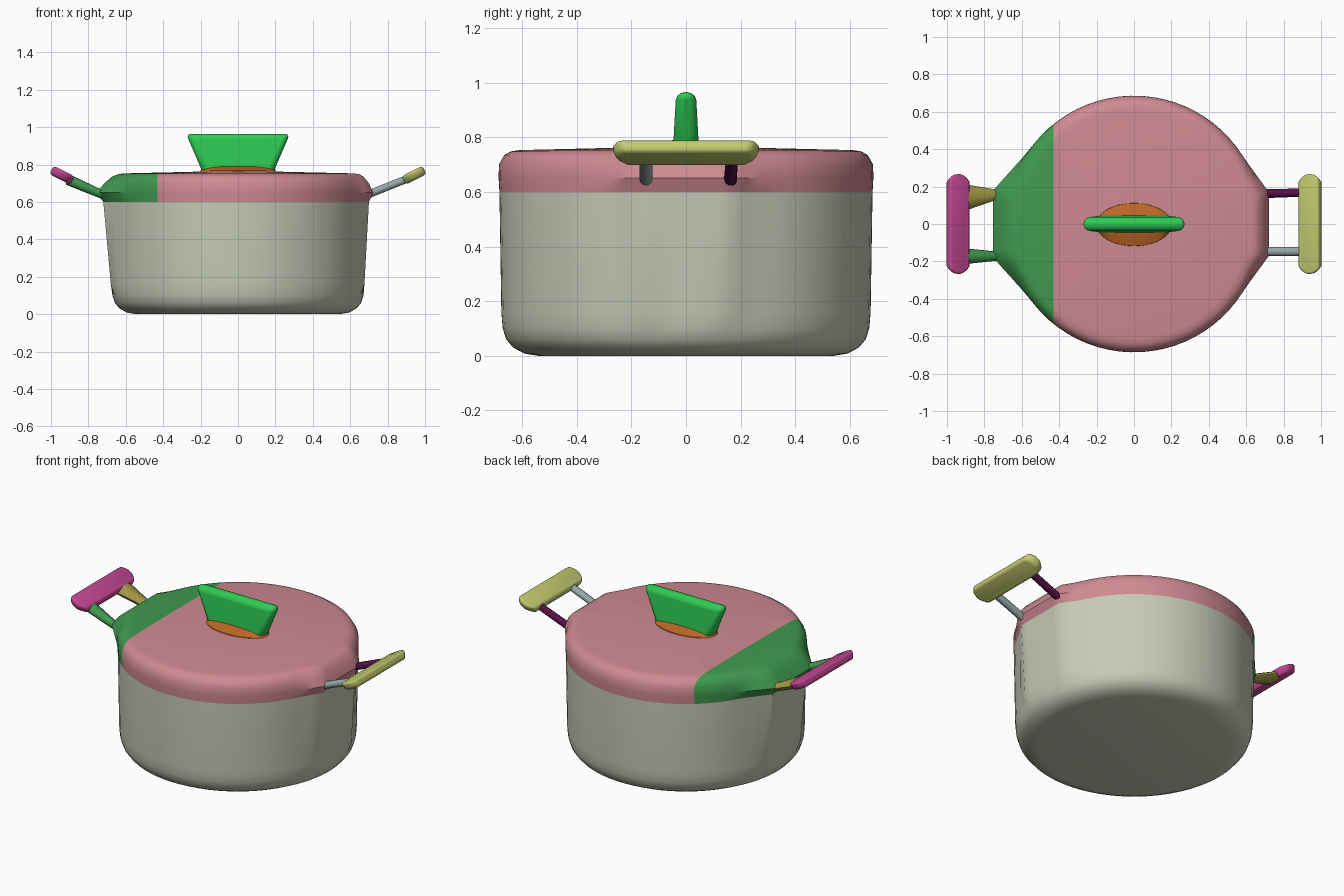
import bpy, bmesh, math
from mathutils import Vector

if "Cube" in bpy.data.objects:
    bpy.data.objects.remove(bpy.data.objects["Cube"])


def material(name, r, g, b):
    lin = [((c / 255 + 0.055) / 1.055) ** 2.4 if c > 10 else c / 3294 for c in (r, g, b)] + [1]
    m = bpy.data.materials.new(name)
    m.use_nodes = True
    m.diffuse_color = lin
    m.node_tree.nodes["Principled BSDF"].inputs["Base Color"].default_value = lin
    return m


CREAM = material("cream", 198, 203, 182)
PINK = material("pink", 207, 138, 146)
LEAF = material("leaf green", 64, 155, 80)
BRIGHT = material("bright green", 46, 203, 84)
ORANGE = material("orange", 190, 102, 38)
MAGENTA = material("magenta", 197, 72, 148)
LIME = material("pale lime", 193, 202, 110)
GREY = material("blue grey", 150, 168, 168)
PLUM = material("dark plum", 84, 16, 72)
OLIVE = material("olive", 165, 155, 70)


def finish(name, bm, mats, bevel=0, angle=35):
    bmesh.ops.recalc_face_normals(bm, faces=bm.faces)
    me = bpy.data.meshes.new(name)
    bm.to_mesh(me)
    bm.free()
    for m in mats:
        me.materials.append(m)
    ob = bpy.data.objects.new(name, me)
    bpy.context.collection.objects.link(ob)
    if bevel:
        mod = ob.modifiers.new("Round", 'BEVEL')
        mod.width, mod.segments, mod.limit_method = bevel, 3, 'NONE'
    bpy.ops.object.select_all(action='DESELECT')
    ob.select_set(True)
    bpy.context.view_layer.objects.active = ob
    bpy.ops.object.shade_smooth_by_angle(angle=math.radians(angle))
    return ob


def loft(rings, cap_start=True, cap_end=True):
    """Skin a list of equally long point rings."""
    bm = bmesh.new()
    vs = [[bm.verts.new(p) for p in ring] for ring in rings]
    n = len(vs[0])
    for a, b in zip(vs, vs[1:]):
        for i in range(n):
            j = (i + 1) % n
            bm.faces.new((a[i], a[j], b[j], b[i]))
    if cap_start:
        bm.faces.new(vs[0][::-1])
    if cap_end:
        bm.faces.new(vs[-1])
    return bm


# Pot outline: a circle drawn out to a flat lug on each side
LUG = 13.2
RIGHT_JOIN, LEFT_JOIN = 42, 49
stops = [(0, 4), (LUG, 6), (RIGHT_JOIN, 18), (180 - LEFT_JOIN, 6), (180 - LUG, 4), (180, 0)]
half = [a + (b - a) * k / n for (a, n), (b, _) in zip(stops, stops[1:]) for k in range(n)]
angles = half + [a + 180 - 2 * a + 180 for a in [180] + half[:0:-1]]


def lug_radius(deg, r, reach, join):
    if deg <= LUG:
        return max(r, reach / math.cos(math.radians(deg)))
    if deg >= join:
        return r
    p = Vector((reach, reach * math.tan(math.radians(LUG))))
    q = Vector((math.cos(math.radians(join)), math.sin(math.radians(join)))) * r
    d = q - p
    nrm = Vector((d.y, -d.x))
    ray = Vector((math.cos(math.radians(deg)), math.sin(math.radians(deg))))
    return max(r, p.dot(nrm) / ray.dot(nrm))


def outline(z, r, left, right):
    pts = []
    for a in angles:
        f = a if a <= 180 else 360 - a
        if f < 90:
            rad = lug_radius(f, r, right, RIGHT_JOIN)
        else:
            rad = lug_radius(180 - f, r, left, LEFT_JOIN)
        t = math.radians(a)
        pts.append((rad * math.cos(t), rad * math.sin(t), z))
    return pts


# Pot body
body = [(0, .54, 0, 0), (.008, .59, 0, 0), (.03, .633, 0, 0), (.06, .658, 0, 0), (.10, .671, 0, 0),
        (.16, .676, .68, .676), (.60, .683, .72, .70)]
finish("pot_body", loft([outline(*s) for s in body], True, False), [CREAM])

# Lid, with the left end in a second colour
lid = [(.60, .683, .72, .70), (.65, .686, .755, .722), (.70, .685, .715, .70),
       (.735, .665, .675, .672), (.748, .642, .64, .65), (.753, .61, .60, .62), (.764, .15, .1, .1)]
bm = loft([outline(*s) for s in lid], False, True)
bmesh.ops.bisect_plane(bm, geom=bm.verts[:] + bm.edges[:] + bm.faces[:],
                       plane_co=(-.43, 0, 0), plane_no=(1, 0, 0))
for f in bm.faces:
    f.material_index = int(f.calc_center_median().x < -.43)
finish("lid", bm, [PINK, LEAF])


def ellipse(z, rx, ry, n=32):
    return [(rx * math.cos(i * math.tau / n), ry * math.sin(i * math.tau / n) - .003, z) for i in range(n)]


# Knob base and knob
finish("knob_base", loft([ellipse(.755, .205, .118), ellipse(.768, .20, .114),
                          ellipse(.782, .195, .07), ellipse(.792, .185, .04)]), [ORANGE])


def rect(z, x, y):
    return [(-x, -y, z), (x, -y, z), (x, y, z), (-x, y, z)]


finish("knob", loft([rect(.75, .185, .048), rect(.965, .278, .036)]), [BRIGHT], .03)

# Side grips: rounded bars, tilted outward, shorter along the inner edge
for side, name, mat in ((1, "left_grip", LIME), (-1, "right_grip", MAGENTA)):
    tilt = math.radians(27)
    rings = []
    for u, y in ((-.063, .235), (-.02, .272), (.03, .272), (.063, .245)):
        ring = []
        for sy, w in ((-1, -.025), (1, -.025), (1, .025), (-1, .025)):
            x = .941 + u * math.cos(tilt) - w * math.sin(tilt)
            z = .743 + u * math.sin(tilt) + w * math.cos(tilt)
            ring.append((side * x, sy * (y - (.02 if w < 0 else 0)), z))
        rings.append(ring)
    finish(name, loft(rings), [mat], .016, 50)


# Struts joining the grips to the lid
def strut(name, mat, a, b, ra, rb, n=10):
    rings = []
    for p, (ry, rz) in ((a, ra), (b, rb)):
        rings.append([(p[0], p[1] + ry * math.cos(i * math.tau / n),
                       p[2] + rz * math.sin(i * math.tau / n)) for i in range(n)])
    finish(name, loft(rings), [mat], 0, 45)


strut("left_front_strut", GREY, (.69, -.147, .638), (.90, -.147, .722), (.024, .023), (.024, .023))
strut("left_back_strut", PLUM, (.69, .162, .638), (.90, .168, .722), (.024, .023), (.022, .023))
strut("right_front_strut", LEAF, (-.73, -.172, .642), (-.92, -.172, .725), (.024, .026), (.044, .034))
strut("right_back_strut", OLIVE, (-.73, .157, .642), (-.92, .14, .725), (.026, .026), (.075, .034))
